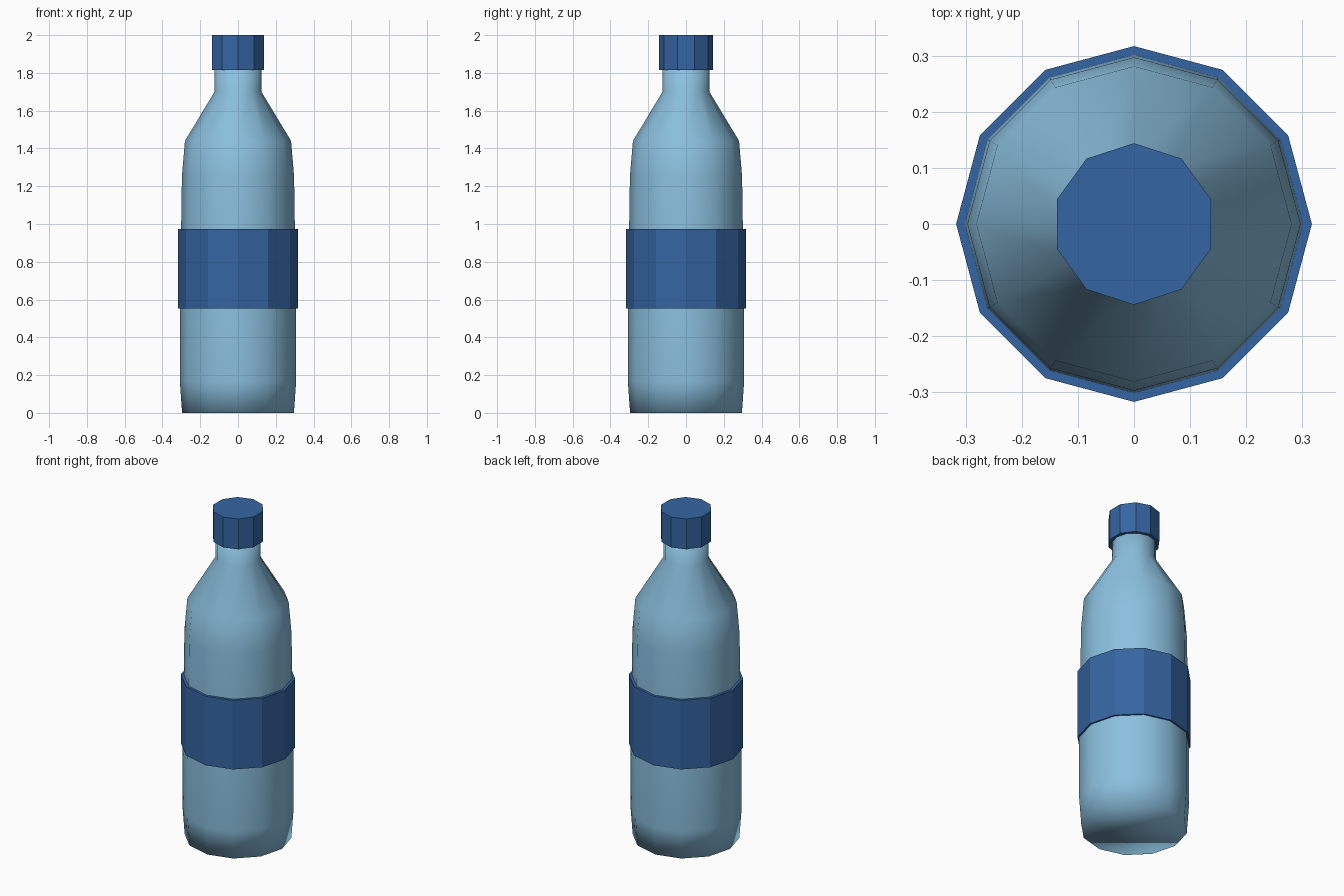
import bpy
import bmesh
from math import cos, sin, pi

if "Cube" in bpy.data.objects:
    bpy.data.objects.remove(bpy.data.objects["Cube"])


def material(name, color):
    mat = bpy.data.materials.new(name)
    mat.diffuse_color = color
    mat.use_nodes = True
    mat.node_tree.nodes["Principled BSDF"].inputs["Base Color"].default_value = mat.diffuse_color
    return mat


def lathe(name, profile, sides, mat, smooth=False, closed=False):
    """Spin (radius, z) points round z; cap the ends unless the profile is a closed loop."""
    bm = bmesh.new()
    rings = []
    for r, z in profile:
        angles = [pi / 2 + 2 * pi * i / sides for i in range(sides)]
        rings.append([bm.verts.new((r * cos(a), r * sin(a), z)) for a in angles])
    pairs = list(zip(rings, rings[1:]))
    if closed:
        pairs.append((rings[-1], rings[0]))
    for low, high in pairs:
        for i in range(sides):
            j = (i + 1) % sides
            bm.faces.new((low[i], low[j], high[j], high[i]))
    if not closed:
        bm.faces.new(rings[0][::-1])
        bm.faces.new(rings[-1])
    bmesh.ops.recalc_face_normals(bm, faces=bm.faces)
    for face in bm.faces:
        face.smooth = smooth
    mesh = bpy.data.meshes.new(name)
    bm.to_mesh(mesh)
    bm.free()
    mesh.materials.append(mat)
    obj = bpy.data.objects.new(name, mesh)
    bpy.context.collection.objects.link(obj)
    return obj


plastic = material("light_blue_plastic", (0.26, 0.53, 0.74, 1))
blue = material("blue", (0.035, 0.13, 0.36, 1))

# Bottle body: smooth, twelve-sided, tapering to the neck
lathe("bottle_body",
      [(0.296, 0.0), (0.308, 0.17), (0.308, 0.5), (0.301, 0.98),
       (0.297, 1.25), (0.281, 1.44), (0.124, 1.70), (0.124, 1.90)],
      12, plastic, smooth=True)

# Label: flat-sided sleeve around the middle
lathe("label", [(0.317, 0.553), (0.317, 0.974), (0.29, 0.974), (0.29, 0.553)],
      12, blue, closed=True)

# Screw cap: ten-sided
lathe("cap", [(0.144, 1.815), (0.144, 2.0)], 10, blue)
